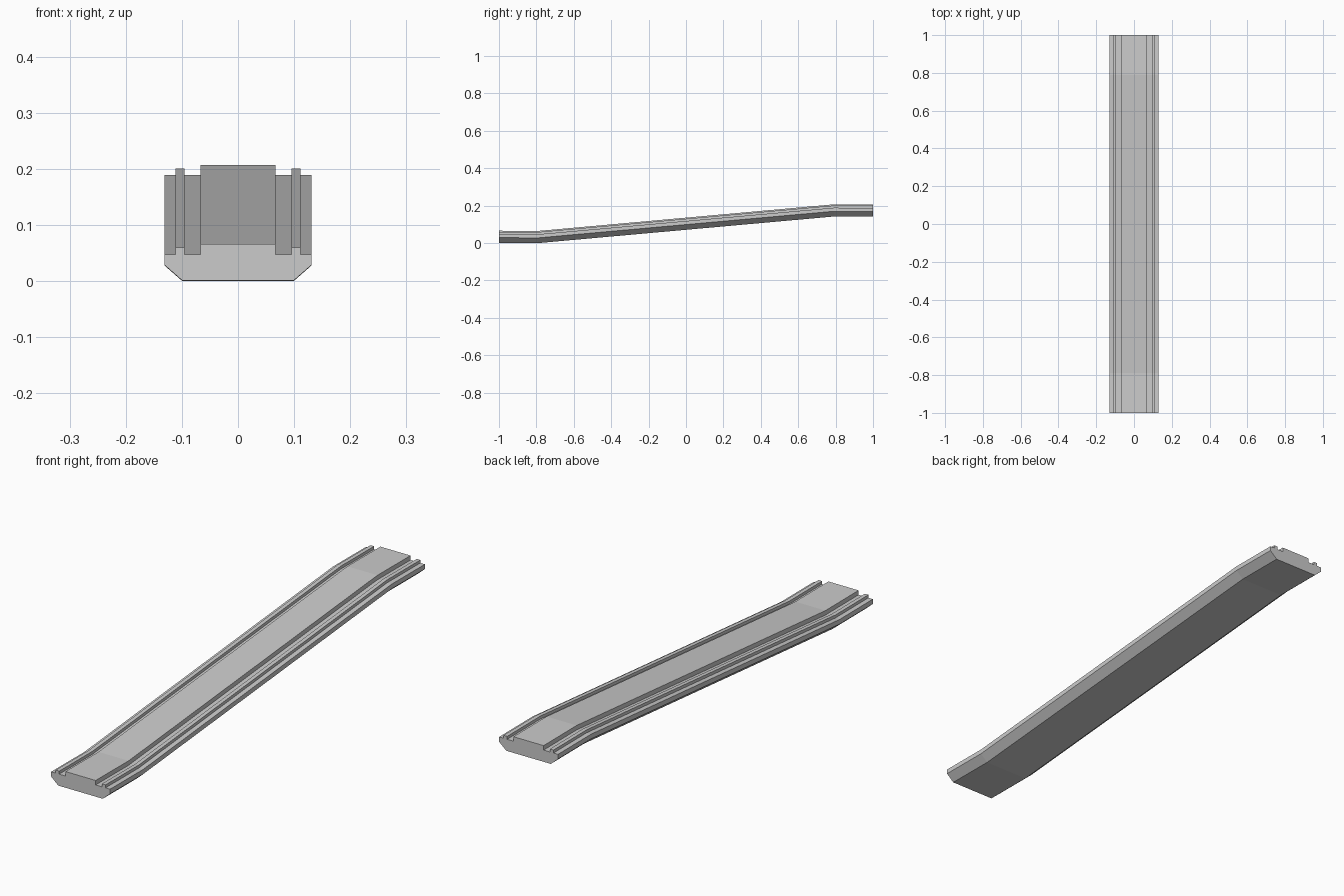
import bpy, bmesh

if "Cube" in bpy.data.objects:
    bpy.data.objects.remove(bpy.data.objects["Cube"])

# half cross-section of the ramp: chamfered belly, outer ledge, thin rail, groove, raised deck
half = [(0.099, 0.0), (0.131, 0.028), (0.131, 0.047), (0.111, 0.047), (0.111, 0.059),
        (0.095, 0.059), (0.095, 0.047), (0.067, 0.047), (0.067, 0.065)]
profile = half + [(-x, z) for x, z in reversed(half)]

# path along y: flat foot, incline, flat head
path = [(-1.0, 0.001), (-0.79, 0.0), (0.79, 0.142), (1.0, 0.141)]

bm = bmesh.new()
rings = [[bm.verts.new((x, y, z + lift)) for x, z in profile] for y, lift in path]
n = len(profile)
for a, b in zip(rings, rings[1:]):
    for i in range(n):
        j = (i + 1) % n
        bm.faces.new((a[i], a[j], b[j], b[i]))
bm.faces.new(rings[0])
bm.faces.new(rings[-1])
bmesh.ops.recalc_face_normals(bm, faces=bm.faces[:])

mesh = bpy.data.meshes.new("sloped_track")
bm.to_mesh(mesh)
bm.free()
track = bpy.data.objects.new("sloped_track", mesh)
bpy.context.collection.objects.link(track)
